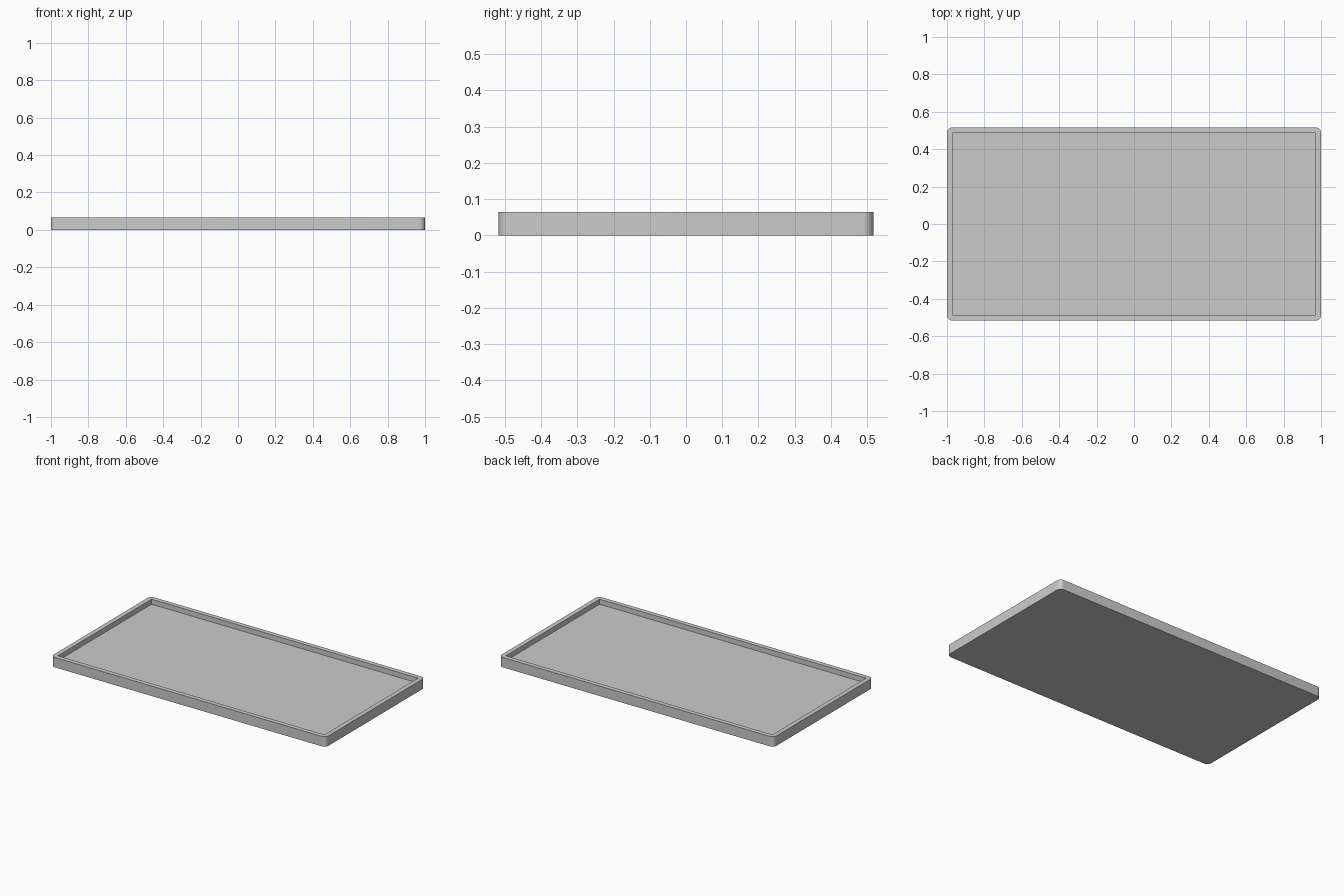
import bpy, bmesh, math

if "Cube" in bpy.data.objects:
    bpy.data.objects.remove(bpy.data.objects["Cube"])

HX, HY, H = 1.0, 0.517, 0.065    # outer half sizes and height
WALL, FLOOR, R, SEG = 0.03, 0.032, 0.03, 8


def corner_arc(sx, sy, start):
    """Points of one rounded outer corner, counter-clockwise."""
    cx, cy = sx * (HX - R), sy * (HY - R)
    return [(cx + R * math.cos(start + i * math.pi / 2 / SEG),
             cy + R * math.sin(start + i * math.pi / 2 / SEG)) for i in range(SEG + 1)]


corners = [(1, 1), (-1, 1), (-1, -1), (1, -1)]
arcs = [corner_arc(sx, sy, k * math.pi / 2) for k, (sx, sy) in enumerate(corners)]
outline = [p for arc in arcs for p in arc]
inner = [(sx * (HX - WALL), sy * (HY - WALL)) for sx, sy in corners]

bm = bmesh.new()


def ring(points, z):
    return [bm.verts.new((x, y, z)) for x, y in points]


bottom, top = ring(outline, 0), ring(outline, H)
rim, floor = ring(inner, H), ring(inner, FLOOR)

# Underside and recessed floor
bm.faces.new(bottom[::-1])
bm.faces.new(floor)

# Outer wall with rounded corners
n = len(outline)
for i in range(n):
    j = (i + 1) % n
    bm.faces.new((bottom[i], bottom[j], top[j], top[i]))

# Inner wall with square corners, and the flat rim
for k in range(4):
    m = (k + 1) % 4
    bm.faces.new((floor[m], floor[k], rim[k], rim[m]))
    first, last = k * (SEG + 1), k * (SEG + 1) + SEG
    for i in range(first, last):
        bm.faces.new((rim[k], top[i], top[i + 1]))
    bm.faces.new((rim[k], top[last], top[(last + 1) % n], rim[m]))

bmesh.ops.recalc_face_normals(bm, faces=bm.faces[:])
mesh = bpy.data.meshes.new("tray")
bm.to_mesh(mesh)
bm.free()

tray = bpy.data.objects.new("tray", mesh)
bpy.context.collection.objects.link(tray)
bpy.context.view_layer.objects.active = tray
tray.select_set(True)
bpy.ops.object.shade_smooth_by_angle(angle=math.radians(30))
